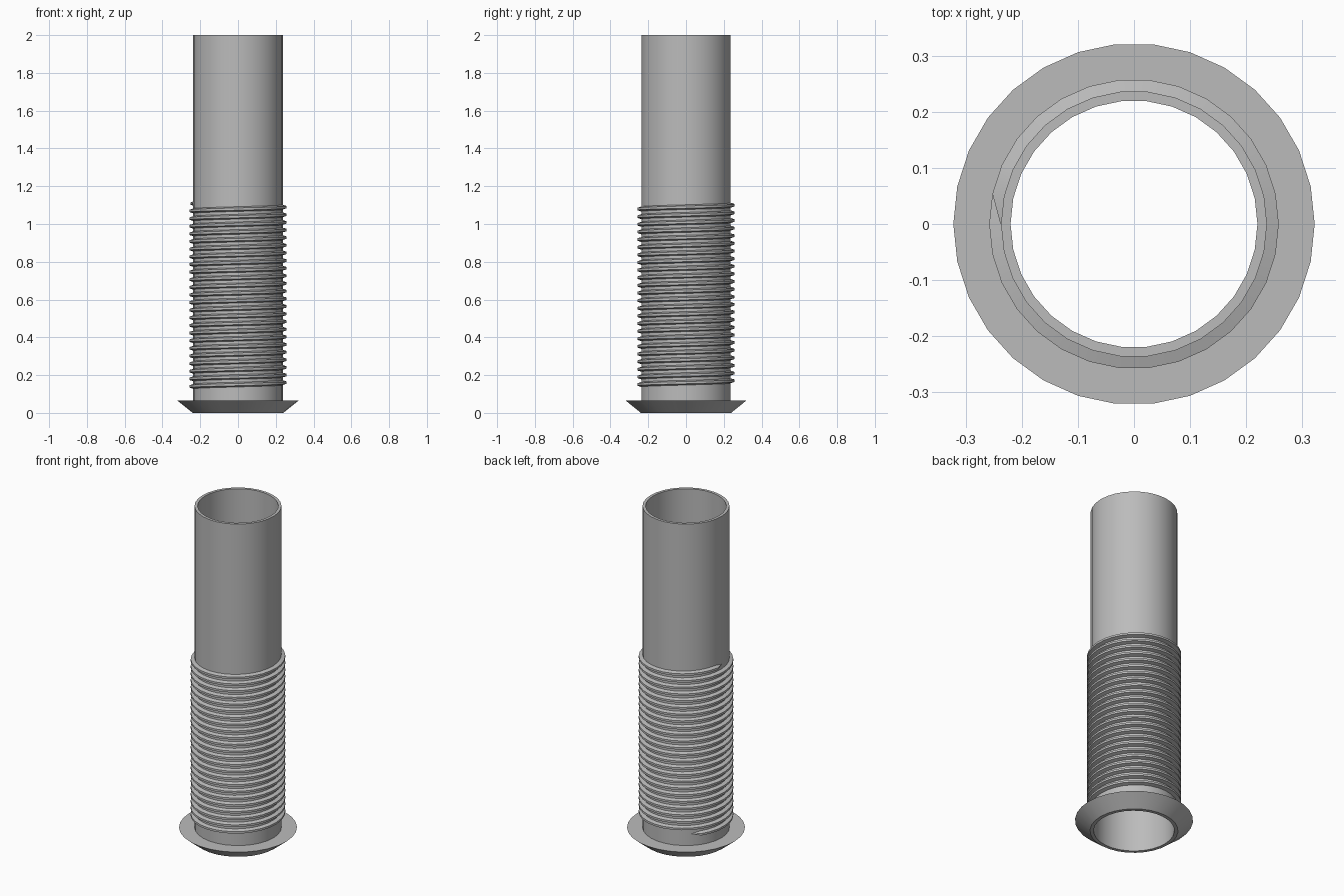
import bpy, bmesh
from math import cos, sin, pi, radians

cube = bpy.data.objects.get("Cube")
if cube:
    bpy.data.objects.remove(cube)

SIDES = 30
STEP = 2 * pi / SIDES

grey = bpy.data.materials.new("plain grey")
grey.use_nodes = True
colour = (0.5, 0.5, 0.5, 1)
grey.diffuse_color = colour
grey.node_tree.nodes["Principled BSDF"].inputs["Base Color"].default_value = colour


def finish(name, bm):
    bmesh.ops.recalc_face_normals(bm, faces=bm.faces)
    mesh = bpy.data.meshes.new(name)
    bm.to_mesh(mesh)
    bm.free()
    mesh.materials.append(grey)
    obj = bpy.data.objects.new(name, mesh)
    bpy.context.collection.objects.link(obj)
    bpy.ops.object.select_all(action='DESELECT')
    obj.select_set(True)
    bpy.context.view_layer.objects.active = obj
    bpy.ops.object.shade_smooth_by_angle(angle=radians(25))
    return obj


def ring(bm, angle, points):
    return [bm.verts.new((r * cos(angle), r * sin(angle), z)) for r, z in points]


def bridge(bm, a, b):
    for i in range(len(a)):
        j = (i + 1) % len(a)
        bm.faces.new((a[i], a[j], b[j], b[i]))


# Hollow tube with its flared base flange, turned from one closed profile
TUBE_R, BORE_R = 0.237, 0.22
profile = [(BORE_R, 0), (0.24, 0), (0.322, 0.066), (TUBE_R, 0.066), (TUBE_R, 2), (BORE_R, 2)]
bm = bmesh.new()
rings = [ring(bm, i * STEP, profile) for i in range(SIDES)]
for i in range(SIDES):
    bridge(bm, rings[i], rings[(i + 1) % SIDES])
finish("flanged_tube", bm)

# Helical thread, tapering into the tube wall at both ends
PITCH, TURNS = 0.0404, 24
first, last = 11, 15 + TURNS * SIDES
root, crest = TUBE_R - 0.001, 0.258
bm = bmesh.new()
rings = []
for i in range(first, last + 1):
    z = 0.14 + (i - 15) / SIDES * PITCH
    tip = i in (first, last)
    size = 0.1 if tip else 1
    out = TUBE_R + 0.001 if tip else crest
    rings.append(ring(bm, i * STEP, [(root, z - 0.013 * size), (out, z - 0.006 * size),
                                     (out, z + 0.006 * size), (root, z + 0.013 * size)]))
for a, b in zip(rings, rings[1:]):
    bridge(bm, a, b)
bm.faces.new(rings[0])
bm.faces.new(rings[-1])
finish("screw_thread", bm)
